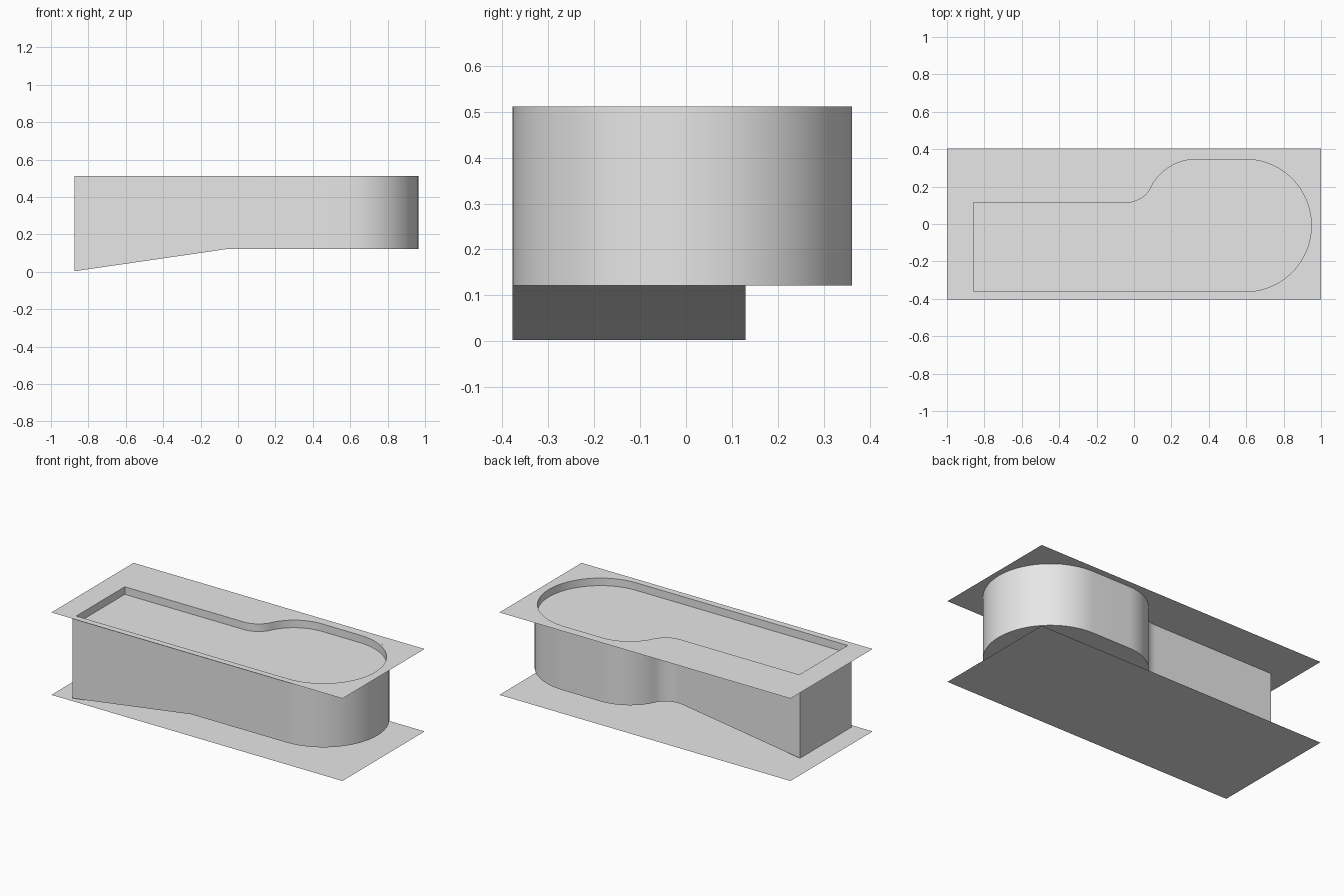
import bpy
import bmesh
from math import cos, sin, radians

cube = bpy.data.objects.get("Cube")
if cube:
    bpy.data.objects.remove(cube, do_unlink=True)

TOP, WATER, FLOOR, DEEP = 0.512, 0.465, 0.122, 0.003
LEFT, BACK, FRONT, BREAK = -0.858, 0.114, -0.362, -0.056
WALL = 0.016

grey = bpy.data.materials.new("plain_grey")
grey.use_nodes = True
colour = (0.8, 0.8, 0.8, 1)
grey.diffuse_color = colour
grey.node_tree.nodes["Principled BSDF"].inputs["Base Color"].default_value = colour


def arc(cx, cy, r, start, end, steps):
    angles = [radians(start + (end - start) * i / steps) for i in range(steps + 1)]
    return [(cx + r * cos(a), cy + r * sin(a)) for a in angles]


def outline(o):
    """Keyhole pool outline, grown outward by o, counter-clockwise."""
    pts = [(LEFT - o, BACK + o), (LEFT - o, FRONT - o), (BREAK, FRONT - o)]
    pts += arc(0.594, -0.008, 0.354 + o, -90, 90, 48)
    pts += arc(0.335, 0.071, 0.275 + o, 90, 153.2, 16)
    pts += arc(-0.04, 0.2605, 0.1465 - o, -26.8, -90, 12)
    return pts + [(BREAK, BACK + o)]


def add_ring(bm, pts, height):
    return [bm.verts.new((x, y, height(x))) for x, y in pts]


def bridge(bm, low, high):
    for i in range(len(low)):
        j = (i + 1) % len(low)
        bm.faces.new((low[i], low[j], high[j], high[i]))


def finish(bm, name, smooth=False):
    mesh = bpy.data.meshes.new(name)
    bm.to_mesh(mesh)
    bm.free()
    mesh.materials.append(grey)
    obj = bpy.data.objects.new(name, mesh)
    bpy.context.collection.objects.link(obj)
    if smooth:
        bpy.ops.object.select_all(action="DESELECT")
        obj.select_set(True)
        bpy.context.view_layer.objects.active = obj
        bpy.ops.object.shade_smooth_by_angle(angle=radians(30))


def bottom(x):
    """Flat floor that slopes down toward the square end."""
    t = max(0, (BREAK - x) / (BREAK - LEFT + WALL))
    return FLOOR + (DEEP - FLOOR) * t


# Outer pool wall with its sloped and flat underside
bm = bmesh.new()
low = add_ring(bm, outline(WALL), bottom)
high = add_ring(bm, outline(WALL), lambda x: TOP)
bridge(bm, low, high)
bm.faces.new((low[-1], low[2], low[1], low[0]))
bm.faces.new(low[:1:-1])
finish(bm, "pool_shell", True)

# Inner wall above the water
bm = bmesh.new()
bridge(bm, add_ring(bm, outline(0), lambda x: TOP),
       add_ring(bm, outline(0), lambda x: WATER))
finish(bm, "inner_wall", True)

# Water surface
bm = bmesh.new()
bm.faces.new(add_ring(bm, outline(0), lambda x: WATER))
finish(bm, "water_surface")

# Deck sheet with the pool opening, and the ground sheet
sheet = [(-1, -0.403), (1, -0.403), (1, 0.403), (-1, 0.403)]
bm = bmesh.new()
for pts in (sheet, outline(0)):
    ring = add_ring(bm, pts, lambda x: TOP)
    for i, v in enumerate(ring):
        bm.edges.new((ring[i - 1], v))
bmesh.ops.triangle_fill(bm, use_beauty=True, edges=bm.edges[:], normal=(0, 0, 1))
for face in bm.faces:
    face.normal_update()
    if face.normal.z < 0:
        face.normal_flip()
finish(bm, "deck_sheet")

bm = bmesh.new()
bm.faces.new(add_ring(bm, sheet, lambda x: 0))
finish(bm, "ground_sheet")
